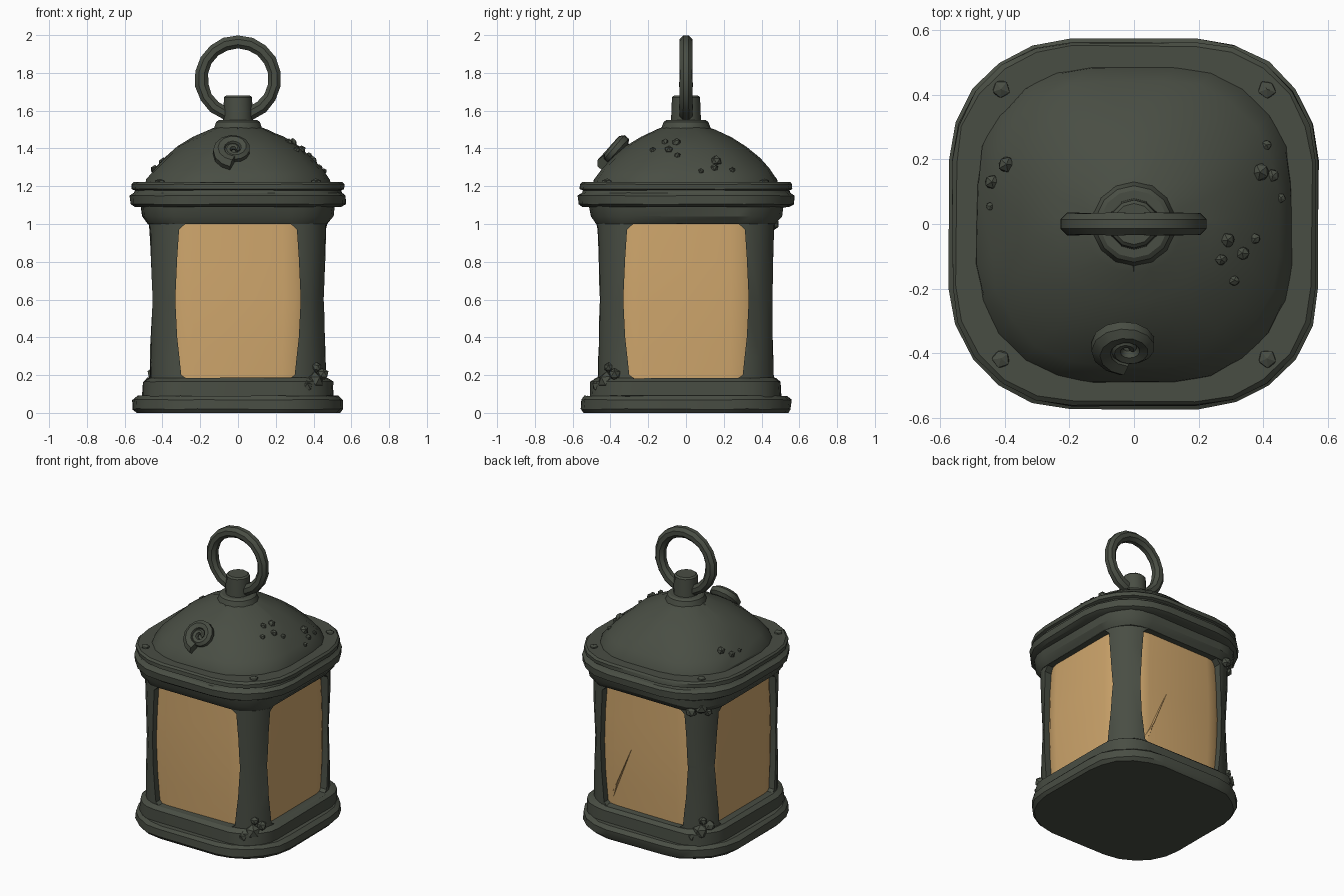
import bpy, bmesh, math, random
from mathutils import Vector, Matrix
from mathutils.bvhtree import BVHTree

if "Cube" in bpy.data.objects:
    bpy.data.objects.remove(bpy.data.objects["Cube"])

random.seed(4)


def material(name, rgb):
    m = bpy.data.materials.new(name)
    m.diffuse_color = (*rgb, 1)
    m.use_nodes = True
    m.node_tree.nodes["Principled BSDF"].inputs["Base Color"].default_value = m.diffuse_color
    return m


IRON = material("dark green iron", (0.066, 0.075, 0.057))
GLASS = material("amber glass", (0.62, 0.38, 0.15))


def finish(bm, name, mat=IRON, angle=30):
    bmesh.ops.recalc_face_normals(bm, faces=bm.faces)
    me = bpy.data.meshes.new(name)
    bm.to_mesh(me)
    bm.free()
    ob = bpy.data.objects.new(name, me)
    bpy.context.collection.objects.link(ob)
    me.materials.append(mat)
    smooth(ob, angle)
    return ob


def smooth(ob, angle=30):
    bpy.ops.object.select_all(action='DESELECT')
    ob.select_set(True)
    bpy.context.view_layer.objects.active = ob
    bpy.ops.object.shade_smooth_by_angle(angle=math.radians(angle))


def rounded_square(half, r, z, segs=5):
    pts = []
    for k in range(4):
        a0 = k * math.pi / 2
        cx = (half - r) * (1 if k in (0, 3) else -1)
        cy = (half - r) * (1 if k in (0, 1) else -1)
        for i in range(segs + 1):
            a = a0 + i / segs * math.pi / 2
            pts.append(Vector((cx + r * math.cos(a), cy + r * math.sin(a), z)))
    return pts


def loft(levels, wobble=0.0):
    """Closed solid through rounded squares given as (z, half width, corner radius)."""
    bm = bmesh.new()
    rings = []
    for z, half, r in levels:
        ring = []
        for p in rounded_square(half, r, z):
            j = Vector([random.uniform(-wobble, wobble) for _ in range(3)])
            j.z *= 0.5 if z > 0.001 else 0
            ring.append(bm.verts.new(p + j))
        rings.append(ring)
    n = len(rings[0])
    for a, b in zip(rings, rings[1:]):
        for i in range(n):
            bm.faces.new((a[i], a[(i + 1) % n], b[(i + 1) % n], b[i]))
    bm.faces.new(rings[0][::-1])
    bm.faces.new(rings[-1])
    return bm


# Plinth, foot step, collar and the two roof rims
finish(loft([(0, 0.54, 0.33), (0.02, 0.555, 0.34), (0.07, 0.555, 0.34), (0.09, 0.535, 0.33)], 0.005), "plinth")
finish(loft([(0.07, 0.505, 0.22), (0.165, 0.503, 0.22), (0.185, 0.475, 0.2)], 0.005), "foot_step")
finish(loft([(1.0, 0.475, 0.2), (1.04, 0.505, 0.23), (1.11, 0.515, 0.24)], 0.004), "collar")
finish(loft([(1.09, 0.545, 0.36), (1.105, 0.57, 0.375), (1.15, 0.572, 0.375), (1.165, 0.55, 0.36),
             (1.178, 0.545, 0.36), (1.185, 0.562, 0.37), (1.21, 0.562, 0.37), (1.222, 0.55, 0.36)], 0.003), "roof_rims")

# Domed roof, square with round corners below and circular on top
dome_bm = loft([(1.2, 0.49, 0.36), (1.235, 0.484, 0.36), (1.29, 0.445, 0.35), (1.35, 0.39, 0.33),
                (1.41, 0.32, 0.29), (1.46, 0.24, 0.23), (1.5, 0.15, 0.149), (1.52, 0.1, 0.099)], 0.005)
dome_bm.normal_update()
dome_tree = BVHTree.FromBMesh(dome_bm)
finish(dome_bm, "dome_roof")

# Frame with four window openings and a few chipped edges
frame = finish(loft([(0.06, 0.47, 0.2), (0.3, 0.47, 0.2), (0.6, 0.465, 0.2),
                     (0.85, 0.47, 0.2), (1.11, 0.475, 0.2)], 0.004), "window_frame")
right = [(0.27, 0.18), (0.3, 0.2), (0.322, 0.4), (0.332, 0.6), (0.322, 0.82), (0.312, 0.97), (0.28, 1.0)]
outline = right + [(-x, z) for x, z in reversed(right)]
cutters = []
for k in range(2):
    bm = bmesh.new()
    f = bm.faces.new([bm.verts.new((x, -0.8, z)) for x, z in outline])
    ext = bmesh.ops.extrude_face_region(bm, geom=[f])
    bmesh.ops.translate(bm, verts=[v for v in ext["geom"] if isinstance(v, bmesh.types.BMVert)], vec=(0, 1.6, 0))
    bmesh.ops.rotate(bm, verts=bm.verts, cent=(0, 0, 0), matrix=Matrix.Rotation(k * math.pi / 2, 3, 'Z'))
    cutters.append(finish(bm, "window_cutter"))
for x, y, z in [(0.435, -0.435, 0.78), (-0.44, -0.43, 0.36), (0.44, 0.435, 0.55), (-0.435, 0.44, 0.7)]:
    bm = bmesh.new()
    bmesh.ops.create_icosphere(bm, subdivisions=1, radius=1,
                               matrix=Matrix.Translation((x, y, z)) @ Matrix.Diagonal((0.035, 0.035, 0.09, 1)))
    cutters.append(finish(bm, "chip_cutter"))
for c in cutters:
    c.hide_render = True
    mod = frame.modifiers.new("cut", 'BOOLEAN')
    mod.operation, mod.solver, mod.object = 'DIFFERENCE', 'EXACT', c
    bpy.context.view_layer.objects.active = frame
    bpy.ops.object.modifier_apply(modifier=mod.name)
for c in cutters:
    bpy.data.objects.remove(c)
smooth(frame)

# Glass core filling the openings, with a thin crack on the back pane
finish(loft([(0.12, 0.43, 0.2), (0.35, 0.437, 0.2), (0.6, 0.44, 0.2), (0.8, 0.437, 0.2), (1.05, 0.43, 0.2)], 0.003),
       "glass_panes", GLASS)
bm = bmesh.new()
crack = [bm.verts.new(p) for p in [(0.285, 0.422, 0.22), (0.25, 0.432, 0.24), (0.1, 0.443, 0.62)]]
tip = bm.verts.new((0.21, 0.447, 0.36))
for i in range(3):
    bm.faces.new((crack[i], crack[(i + 1) % 3], tip))
bm.faces.new(crack)
finish(bm, "glass_crack", GLASS)


# Neck disc and hanger post
def cylinder(name, r1, r2, z0, z1, sides):
    bm = bmesh.new()
    bmesh.ops.create_cone(bm, cap_ends=True, segments=sides, radius1=r1, radius2=r2, depth=z1 - z0,
                          matrix=Matrix.Translation((0, 0, (z0 + z1) / 2)))
    bmesh.ops.bevel(bm, geom=[e for e in bm.edges if abs(e.verts[0].co.z - e.verts[1].co.z) < 1e-4],
                    offset=0.01, segments=1, affect='EDGES')
    finish(bm, name)


cylinder("neck_disc", 0.135, 0.115, 1.495, 1.55, 14)
cylinder("hanger_post", 0.08, 0.074, 1.53, 1.68, 12)


# Tube swept through points with a radius at each, for the ring and the shell
def tube(name, path, normal, sides, closed):
    bm = bmesh.new()
    rings, n = [], len(path)
    for i, (p, r) in enumerate(path):
        a = path[(i - 1) % n if closed else max(i - 1, 0)][0]
        b = path[(i + 1) % n if closed else min(i + 1, n - 1)][0]
        side = (b - a).normalized().cross(normal)
        rings.append([bm.verts.new(p + r * (side * math.cos(t) + normal * math.sin(t)))
                      for t in [2 * math.pi * (k + 0.5) / sides for k in range(sides)]])
    for i in range(n if closed else n - 1):
        a, b = rings[i], rings[(i + 1) % n]
        for k in range(sides):
            bm.faces.new((a[k], a[(k + 1) % sides], b[(k + 1) % sides], b[k]))
    if not closed:
        bm.faces.new(rings[0])
        bm.faces.new(rings[-1])
    return finish(bm, name)


ring = []
for i in range(18):
    a = 2 * math.pi * i / 18 + math.pi / 2
    ring.append((Vector((0.195 * math.cos(a), 0, 1.769 + 0.195 * math.sin(a))), random.uniform(0.035, 0.039)))
tube("hanging_ring", ring, Vector((0, 1, 0)), 8, True)

# Spiral shell stuck to the front of the dome
out = Vector((0, -0.76, 0.65)).normalized()
up = out.cross(Vector((1, 0, 0))).normalized()
up = up if up.z > 0 else -up
centre = Vector((-0.02, -0.375, 1.385))
spiral = []
for i in range(25):
    t = i / 24
    a = -0.4 + t * 3.6 * math.pi
    d = 0.012 + 0.075 * t
    spiral.append((centre + d * (Vector((1, 0, 0)) * math.cos(a) + up * math.sin(a)) + out * 0.012 * (1 - t),
                   0.012 + 0.03 * t))
tube("spiral_shell", spiral, out, 7, False)


# Faceted lumps: rim rivets and barnacles
def lump(name, pos, r, flat=1.0):
    bm = bmesh.new()
    bmesh.ops.create_icosphere(bm, subdivisions=1, radius=r)
    for v in bm.verts:
        v.co *= random.uniform(0.88, 1.08)
        v.co.z *= flat
    bmesh.ops.rotate(bm, verts=bm.verts, cent=(0, 0, 0), matrix=Matrix.Rotation(random.uniform(0, 6), 3, 'Z'))
    bmesh.ops.translate(bm, verts=bm.verts, vec=pos)
    finish(bm, name, angle=20)


for sx in (-1, 1):
    for sy in (-1, 1):
        lump("rim_rivet", (sx * 0.412, sy * 0.417, 1.222), 0.03, 0.6)

for x, y, r in [(0.29, -0.05, 0.025), (0.375, -0.045, 0.018), (0.335, -0.09, 0.024), (0.27, -0.11, 0.02),
                (0.31, -0.175, 0.018), (0.39, 0.16, 0.03), (0.43, 0.15, 0.022), (0.41, 0.245, 0.018),
                (0.455, 0.08, 0.016), (-0.395, 0.185, 0.028), (-0.44, 0.13, 0.024), (-0.445, 0.055, 0.015)]:
    hit = dome_tree.ray_cast(Vector((x, y, 3)), Vector((0, 0, -1)))[0]
    if hit:
        lump("dome_barnacle", hit, r)

for sx, sy, z in [(1, -1, 0.17), (-1, 1, 0.17), (-1, 1, 1.03)]:
    for du, dz, r in [(0, 0, 0.05), (0.06, 0.035, 0.034), (-0.06, -0.03, 0.036), (0.015, 0.07, 0.028), (0.05, -0.04, 0.03)]:
        lump("corner_barnacle", (sx * (0.405 + du * 0.7), sy * (0.42 - du * 0.7), z + dz), r)
